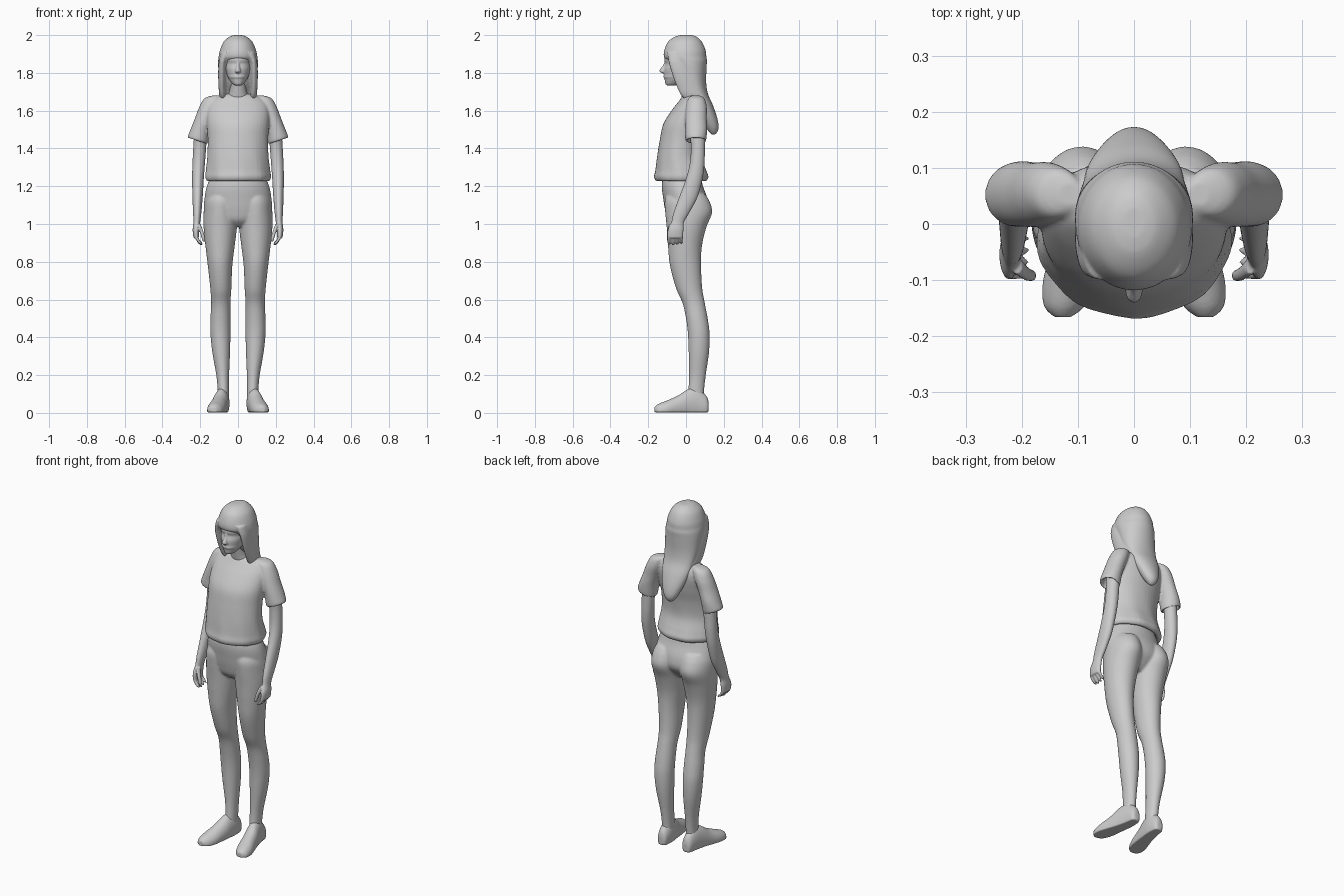
import bpy, bmesh, math

SEG, SUB = 40, 5


def spline(rows):
    """Catmull-Rom interpolation of section rows."""
    rows = [tuple(r) + (0,) * (6 - len(r)) for r in rows]
    out = []
    for i in range(len(rows) - 1):
        a, b, c, d = rows[max(i - 1, 0)], rows[i], rows[i + 1], rows[min(i + 2, len(rows) - 1)]
        for k in range(SUB):
            t = k / SUB
            out.append([q + .5 * t * (r - p + t * (2 * p - 5 * q + 4 * r - s + t * (3 * (q - r) + s - p)))
                        for p, q, r, s in zip(a, b, c, d)])
    return out + [list(rows[-1])]


def loft(bm, rows, side=1, along_y=False, ripple=None):
    """Closed loft; row = (height, centre x, half width, front y, back y, slope)."""
    rings = []
    for z, cx, rx, yf, yb, slope in spline(rows):
        ring = []
        for j in range(SEG):
            a = math.tau * j / SEG
            w = 1 + (ripple(a, z) if ripple else 0)
            x = cx + rx * w * math.cos(a)
            y = (yf + yb) / 2 + (yb - yf) / 2 * w * math.sin(a)
            h = z + slope * (x - cx)
            co = (side * x, h, max(y, .003)) if along_y else (side * x, y, h)
            ring.append(bm.verts.new(co))
        rings.append(ring)
    for p, q in zip(rings, rings[1:]):
        for j in range(SEG):
            n = (j + 1) % SEG
            bm.faces.new((p[j], p[n], q[n], q[j]))
    bm.faces.new(rings[0])
    bm.faces.new(rings[-1])


def finish(name, bm, voxel, smooth=4):
    """Fuse overlapping lofts into one soft skin."""
    bmesh.ops.recalc_face_normals(bm, faces=bm.faces[:])
    me = bpy.data.meshes.new(name)
    bm.to_mesh(me)
    bm.free()
    ob = bpy.data.objects.new(name, me)
    bpy.context.collection.objects.link(ob)
    bpy.context.view_layer.objects.active = ob
    m = ob.modifiers.new("fuse", 'REMESH')
    m.mode, m.voxel_size = 'VOXEL', voxel
    s = ob.modifiers.new("soften", 'SMOOTH')
    s.factor, s.iterations = .5, smooth
    for mod in ("fuse", "soften"):
        bpy.ops.object.modifier_apply(modifier=mod)
    for p in ob.data.polygons:
        p.use_smooth = True
    return ob


# Shirt: torso with gathered hem, hollow short sleeves
bm = bmesh.new()
loft(bm, [(1.28, 0, .135, -.11, .07), (1.235, 0, .15, -.14, .09), (1.228, 0, .165, -.157, .107),
          (1.25, 0, .174, -.168, .12), (1.285, 0, .17, -.161, .108), (1.36, 0, .162, -.152, .083),
          (1.45, 0, .16, -.138, .088), (1.53, 0, .165, -.12, .105), (1.60, 0, .165, -.077, .115),
          (1.645, 0, .15, -.042, .11), (1.675, 0, .11, -.02, .095), (1.69, 0, .06, -.005, .085)],
     ripple=lambda a, z: .012 * math.sin(9 * a + 12 * z) * max(0, min(1, (1.5 - z) / .25)))
for s in (1, -1):
    loft(bm, [(1.68, .115, .02, .03, .075), (1.665, .135, .043, .012, .098), (1.62, .155, .05, 0, .11),
              (1.56, .178, .05, -.005, .11), (1.5, .2, .052, -.005, .112), (1.445, .213, .053, -.003, .107, .3),
              (1.445, .212, .042, .01, .1, .3), (1.5, .2, .036, .018, .095)], s)
finish("shirt", bm, .006)

# Trousers: hips fused with both legs
bm = bmesh.new()
loft(bm, [(1.27, 0, .135, -.12, .075), (1.2, 0, .165, -.128, .09), (1.13, 0, .178, -.12, .115),
          (1.07, 0, .178, -.11, .118), (1.02, 0, .14, -.095, .085), (.985, 0, .07, -.06, .05)])
for s in (1, -1):
    loft(bm, [(1.16, .085, .07, -.1, .1), (1.12, .09, .085, -.113, .125), (1.06, .093, .089, -.11, .138),
              (.98, .094, .088, -.102, .107), (.88, .095, .077, -.095, .084), (.78, .095, .065, -.085, .08),
              (.66, .091, .056, -.053, .086), (.58, .091, .051, -.018, .1), (.5, .093, .053, 0, .115),
              (.42, .093, .053, .01, .125), (.32, .089, .047, .014, .122), (.2, .081, .034, .016, .105),
              (.12, .078, .03, .012, .096), (.07, .078, .03, .01, .095)], s)
finish("trousers", bm, .006, 6)

# Shoes: lofted from heel to toe, soles flattened
for s, label in ((1, "left_shoe"), (-1, "right_shoe")):
    bm = bmesh.new()
    loft(bm, [(.12, .08, .014, .01, .055), (.108, .08, .028, -.02, .09), (.06, .082, .037, -.03, .13),
              (.01, .09, .041, -.03, .125), (-.04, .101, .044, -.03, .093), (-.1, .115, .047, -.03, .066),
              (-.145, .124, .037, -.025, .048), (-.166, .127, .015, 0, .032)], s, along_y=True)
    finish(label, bm, .005, 2)

# Arms with palm, curled fingers and thumb
for s, label in ((1, "left_arm"), (-1, "right_arm")):
    bm = bmesh.new()
    loft(bm, [(1.6, .18, .033, .022, .095), (1.48, .197, .034, .022, .1), (1.4, .203, .034, .026, .1),
              (1.32, .208, .033, .02, .098), (1.24, .212, .031, 0, .088), (1.14, .214, .027, -.037, .06),
              (1.06, .216, .022, -.066, .018), (1.01, .218, .018, -.078, -.01), (.97, .222, .018, -.096, -.013),
              (.93, .222, .014, -.098, -.017), (.925, .221, .008, -.09, -.025)], s)
    for i in range(4):
        y, end = -.089 + i * .021, .888 + .004 * abs(i - 1)
        loft(bm, [(.955, .223, .009, y - .01, y + .01), (.925, .218, .009, y - .01, y + .01),
                  (end + .01, .202, .009, y - .009, y + .009), (end, .193, .006, y - .006, y + .006)], s)
    loft(bm, [(1.0, .208, .01, -.09, -.06), (.96, .193, .01, -.1, -.076), (.925, .183, .009, -.102, -.082),
              (.905, .181, .005, -.098, -.088)], s)
    finish(label, bm, .004, 3)

# Head: face with brow and lips, nose, neck
bm = bmesh.new()
loft(bm, [(1.733, 0, .016, -.098, -.06), (1.74, 0, .028, -.108, -.03), (1.757, 0, .042, -.112, 0),
          (1.768, 0, .049, -.114, .02), (1.778, 0, .054, -.12, .03), (1.79, 0, .058, -.117, .04),
          (1.82, 0, .066, -.117, .05), (1.848, 0, .069, -.109, .05), (1.872, 0, .072, -.114, .05),
          (1.92, 0, .07, -.1, .05), (1.94, 0, .05, -.07, .03)])
loft(bm, [(1.798, 0, .008, -.125, -.1), (1.806, 0, .015, -.139, -.1), (1.818, 0, .013, -.139, -.095),
          (1.84, 0, .009, -.122, -.09), (1.862, 0, .008, -.113, -.09)])
loft(bm, [(1.62, 0, .075, -.01, .08), (1.67, 0, .056, -.022, .075), (1.71, 0, .046, -.03, .07),
          (1.79, 0, .046, -.045, .06)])
finish("head", bm, .004, 3)

# Hair: cap, long tail down the back, strands framing the face
bm = bmesh.new()
loft(bm, [(2.0, 0, .02, -.025, .03), (1.992, 0, .045, -.058, .055), (1.965, 0, .076, -.095, .084),
          (1.92, 0, .096, -.115, .104), (1.885, 0, .103, -.117, .108), (1.865, 0, .105, -.1, .111),
          (1.83, 0, .105, -.075, .109), (1.75, 0, .1, -.03, .107), (1.69, 0, .092, .015, .116),
          (1.63, 0, .084, .045, .142), (1.57, 0, .066, .075, .163), (1.52, 0, .046, .1, .173),
          (1.49, 0, .028, .12, .168), (1.472, 0, .01, .138, .152)])
for s in (1, -1):
    loft(bm, [(1.91, .06, .03, -.1, 0), (1.86, .081, .02, -.092, 0), (1.8, .085, .02, -.075, .02),
              (1.73, .085, .018, -.05, .05), (1.68, .082, .017, -.025, .08), (1.65, .078, .01, .01, .08)], s)
finish("hair", bm, .005, 4)
